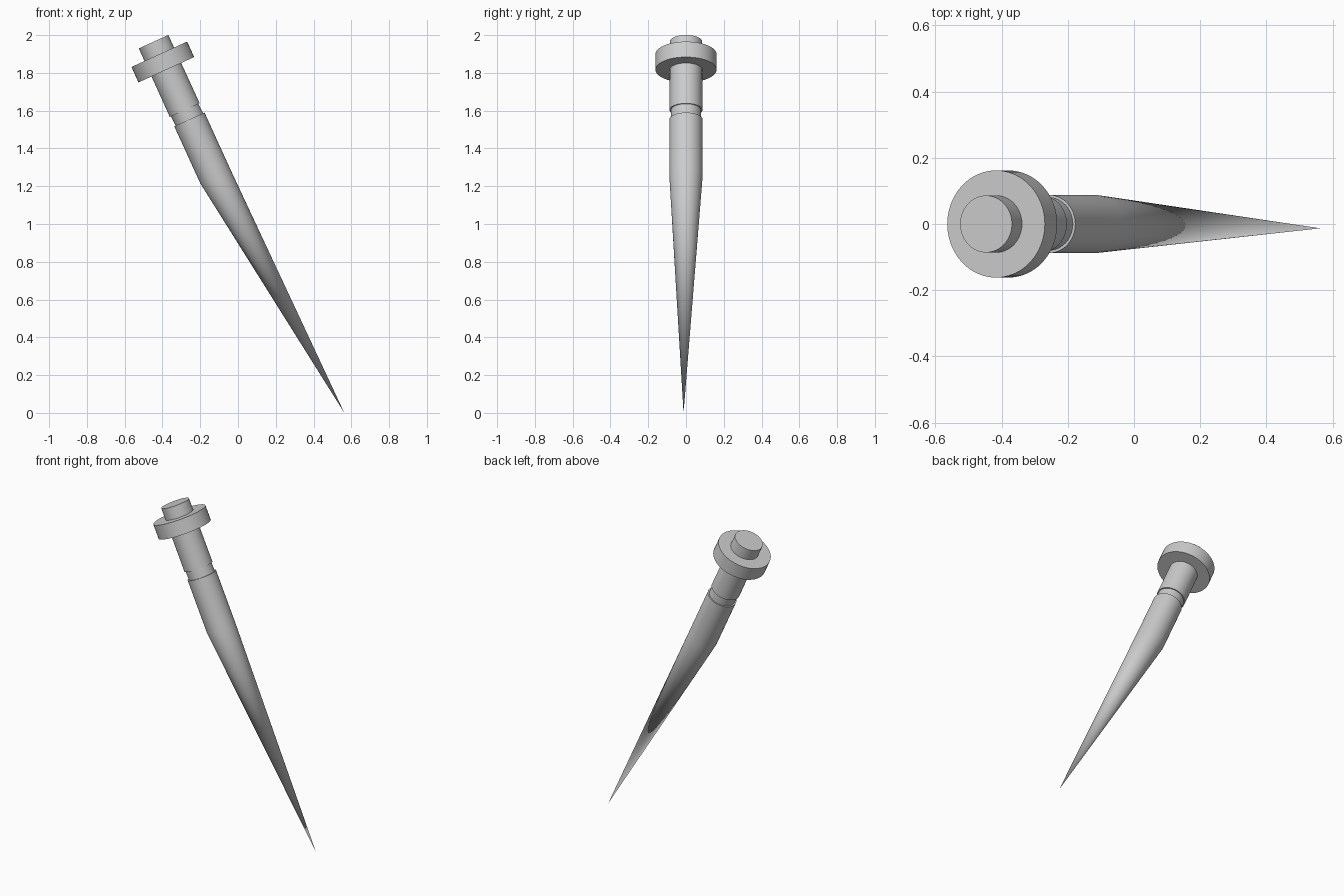
import bpy, bmesh, math
from mathutils import Vector

if "Cube" in bpy.data.objects:
    bpy.data.objects.remove(bpy.data.objects["Cube"])

SEG = 48
TOP = Vector((-0.447, 0, 1.965))           # centre of the handle's top face
A = math.radians(24.5)                     # lean of the spike
DOWN = Vector((math.sin(A), 0, -math.cos(A)))
SIDE = Vector((math.cos(A), 0, math.sin(A)))
BACK = Vector((0, 1, 0))


def turned(name, profile, tip=None):
    """Rings of (distance down the axis, radius, side shift), capped or drawn to a tip."""
    bm = bmesh.new()
    rings = []
    for s, r, shift in profile:
        c = TOP + DOWN * s + SIDE * shift
        rings.append([bm.verts.new(c + r * (SIDE * math.cos(t) + BACK * math.sin(t)))
                      for t in (2 * math.pi * i / SEG for i in range(SEG))])
    for a, b in zip(rings, rings[1:]):
        for i in range(SEG):
            j = (i + 1) % SEG
            bm.faces.new((a[i], a[j], b[j], b[i]))
    bm.faces.new(rings[0])
    if tip is None:
        bm.faces.new(rings[-1])
    else:
        t = bm.verts.new(tip)
        for i in range(SEG):
            bm.faces.new((rings[-1][i], rings[-1][(i + 1) % SEG], t))
    bmesh.ops.recalc_face_normals(bm, faces=bm.faces[:])
    mesh = bpy.data.meshes.new(name)
    bm.to_mesh(mesh)
    bm.free()
    ob = bpy.data.objects.new(name, mesh)
    bpy.context.collection.objects.link(ob)
    bpy.ops.object.select_all(action='DESELECT')
    ob.select_set(True)
    bpy.context.view_layer.objects.active = ob
    bpy.ops.object.shade_smooth_by_angle(angle=math.radians(30))
    return ob


# Straight round handle with its flat top
turned("handle", [(0, 0.086, 0), (0.398, 0.087, 0)])

# Wide flange around the handle
turned("flange", [(0.073, 0.162, 0), (0.163, 0.162, 0)])

# Narrow groove between handle and spike
turned("neck", [(0.39, 0.08, 0), (0.46, 0.08, 0.002)])

# Spike: short cylinder drawn to an off-axis point
turned("spike", [(0.453, 0.088, 0.002), (0.785, 0.088, 0.002)],
       tip=Vector((0.563, -0.013, 0.0)))
